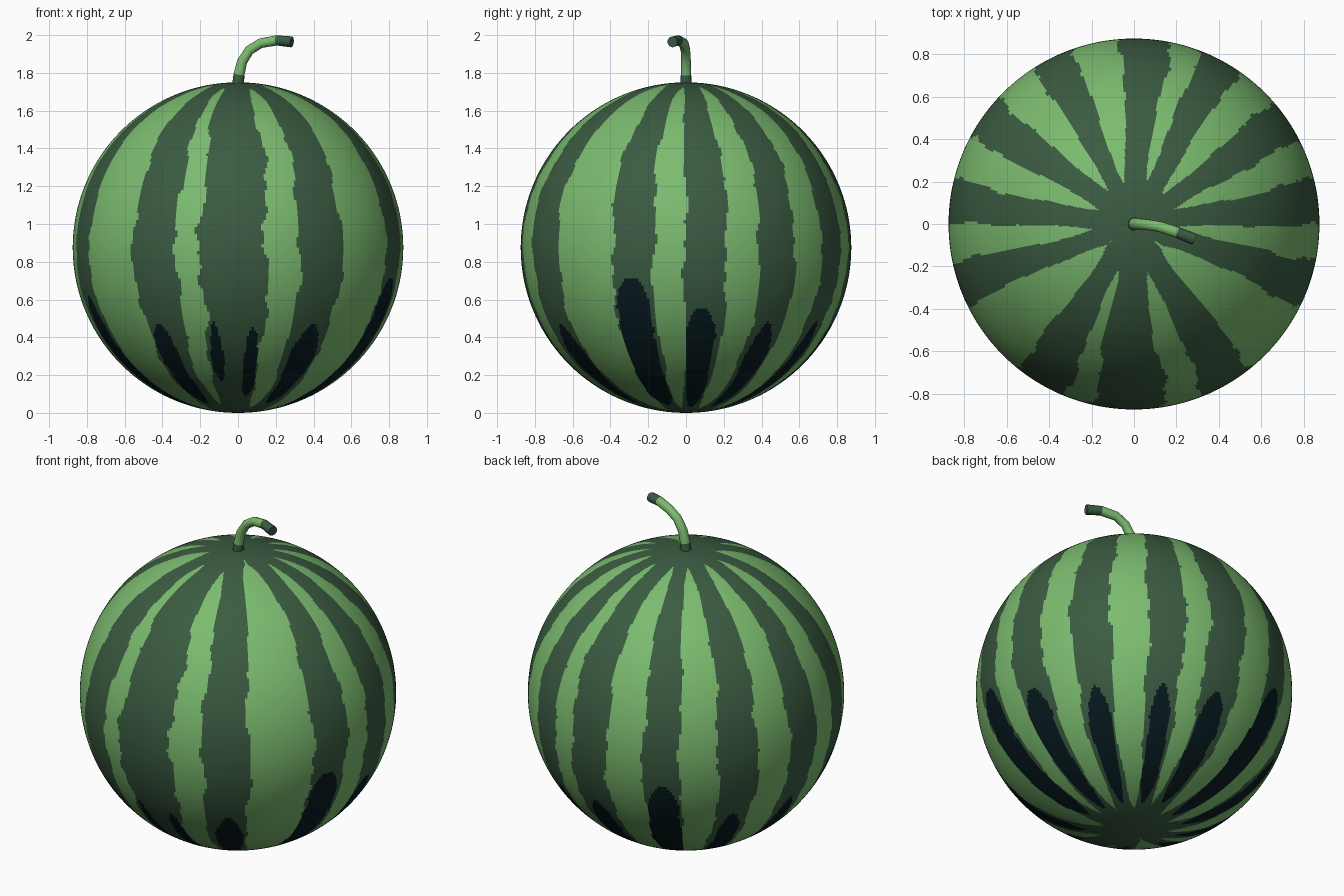
import bpy, bmesh, math
from mathutils import Vector

if "Cube" in bpy.data.objects:
    bpy.data.objects.remove(bpy.data.objects["Cube"])

R = 0.875


def material(name, rgb):
    m = bpy.data.materials.new(name)
    m.diffuse_color = (*rgb, 1)
    m.use_nodes = True
    m.node_tree.nodes["Principled BSDF"].inputs["Base Color"].default_value = m.diffuse_color
    return m


MATS = [material("light green", (0.20, 0.50, 0.16)),
        material("dark green", (0.043, 0.105, 0.053)),
        material("blackish green", (0.0025, 0.0105, 0.0145))]


def finish(name, bm):
    bmesh.ops.recalc_face_normals(bm, faces=bm.faces)
    me = bpy.data.meshes.new(name)
    bm.to_mesh(me)
    bm.free()
    for m in MATS:
        me.materials.append(m)
    ob = bpy.data.objects.new(name, me)
    bpy.context.collection.objects.link(ob)
    for p in me.polygons:
        p.use_smooth = True
    return ob


# Stripes: azimuth from the front towards +x, half width (degrees)
STRIPES = [(-1.5, 11.5), (30.5, 8.5), (71, 7.5), (97, 7.3), (124, 7.3), (152, 6.8),
           (176.5, 8), (-154, 6.8), (-125.5, 7.5), (-97, 7), (-71, 7), (-30.5, 8.5)]
# Blackish blotches inside the stripes: azimuth, half width, top height, bottom height
BLOTCHES = [(-9.5, 2.6, 0.48, 0.17), (6, 3.4, 0.45, 0.09), (31, 6, 0.47, 0.05),
            (70, 7, 0.72, 0.04), (96, 6, 0.56, 0.03), (124, 5, 0.48, 0.03),
            (152, 5, 0.48, 0.03), (176, 6, 0.5, 0.04), (-154, 6.5, 0.7, 0.03),
            (-125.5, 5.5, 0.48, 0.04), (-97, 5, 0.48, 0.04), (-71, 5.5, 0.62, 0.04),
            (-33, 5.5, 0.47, 0.05)]


def gap(a, b):
    return (a - b + 180) % 360 - 180


def wobble(z, seed):
    return (0.5 * math.sin(9 * z + seed * 2.3) + 0.3 * math.sin(21 * z + seed * 4.1)
            + 0.2 * math.sin(47 * z + seed * 1.7))


def rind_colour(c):
    r, z = math.hypot(c.x, c.y), c.z
    az = math.degrees(math.atan2(c.x, -c.y))
    for i, (a, w, top, low) in enumerate(BLOTCHES):
        if low < z < top:
            taper = min(1, math.sqrt((top - z) / 0.16), math.sqrt((z - low) / 0.05))
            spread = 1 + 0.5 * min(1, (0.2 / r) ** 2)
            if abs(gap(az, a)) < w * taper * spread * (1 + 0.15 * wobble(z, i)):
                return 2
    if r < 0.13:
        return 1
    spread = 1 + min(1.5, (0.19 / r) ** 3)
    for i, (a, w) in enumerate(STRIPES):
        d = gap(az, a)
        seed = i * 2 + (d > 0)
        if abs(d) < w * spread * (1 + 0.2 * wobble(z, seed)):
            return 1
    return 0


# Melon body
bm = bmesh.new()
bmesh.ops.create_uvsphere(bm, u_segments=400, v_segments=150, radius=R)
bmesh.ops.translate(bm, verts=bm.verts, vec=(0, 0, R))
for f in bm.faces:
    f.material_index = rind_colour(f.calc_center_median())
finish("melon_body", bm)

# Curved stem: a tube with dark base and dark cut end
PATH = [Vector(p) for p in [(0, 0, 1.73), (0.005, 0, 1.79), (0.022, 0, 1.86),
                            (0.06, -0.003, 1.92), (0.12, -0.012, 1.957),
                            (0.205, -0.04, 1.972), (0.285, -0.072, 1.964)]]
RADII = [0.032, 0.029, 0.027, 0.026, 0.026, 0.027, 0.029]
SIDES = 10
bm = bmesh.new()
rings = []
for i, p in enumerate(PATH):
    t = (PATH[min(i + 1, len(PATH) - 1)] - PATH[max(i - 1, 0)]).normalized()
    u = Vector((0, 1, 0)).cross(t).normalized()
    v = t.cross(u)
    angles = [2 * math.pi * k / SIDES for k in range(SIDES)]
    rings.append([bm.verts.new(p + RADII[i] * (u * math.cos(a) + v * math.sin(a)))
                  for a in angles])
for i in range(len(PATH) - 1):
    for k in range(SIDES):
        n = (k + 1) % SIDES
        f = bm.faces.new((rings[i][k], rings[i][n], rings[i + 1][n], rings[i + 1][k]))
        f.material_index = 1 if i in (0, len(PATH) - 2) else 0
for ring in (rings[0], rings[-1]):
    bm.faces.new(ring).material_index = 1
stem = finish("stem", bm)
bpy.context.view_layer.objects.active = stem
stem.select_set(True)
bpy.ops.object.shade_smooth_by_angle(angle=math.radians(50))
